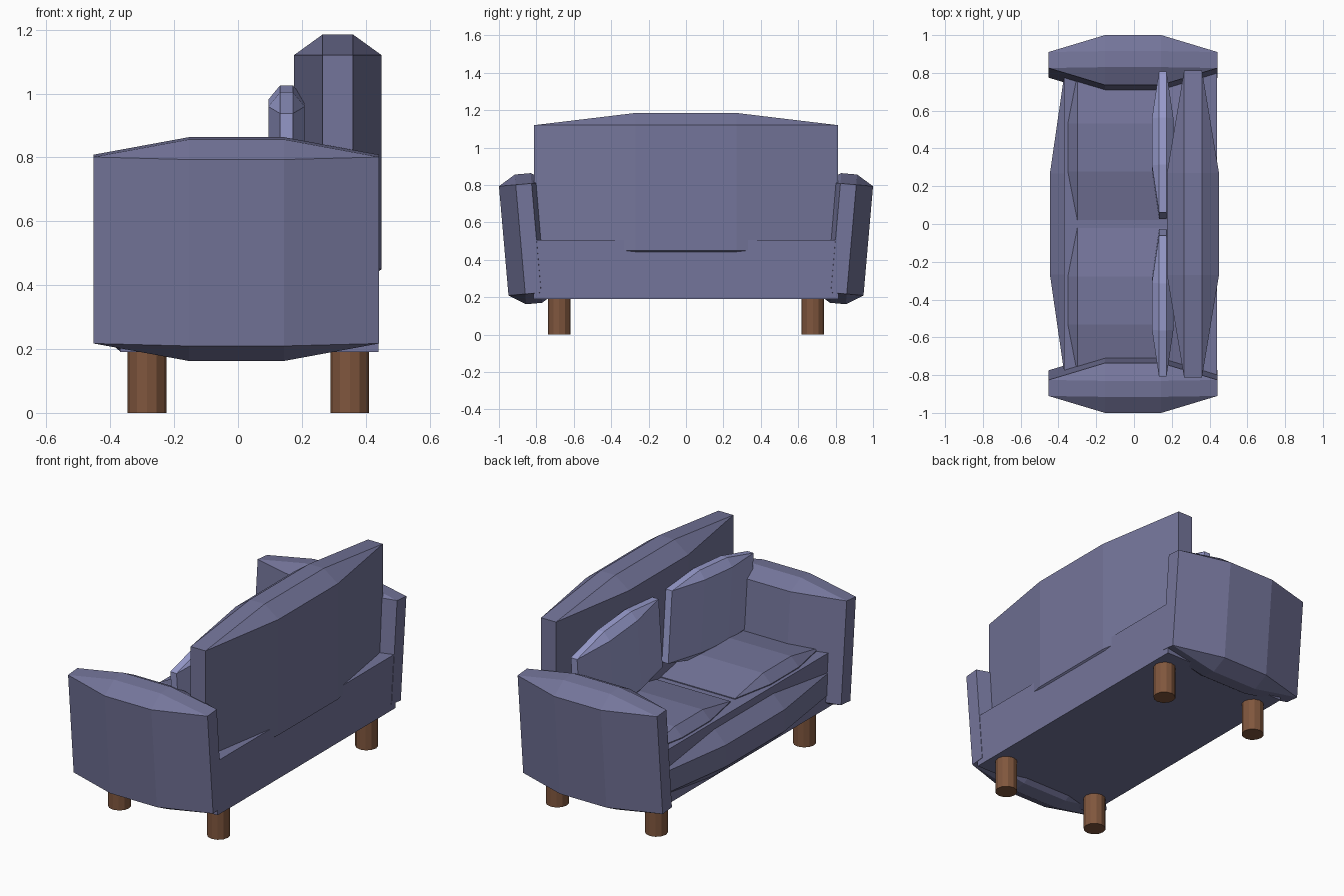
import bpy, bmesh, math
from mathutils import Vector, Matrix

if "Cube" in bpy.data.objects:
    bpy.data.objects.remove(bpy.data.objects["Cube"])


def material(name, rgb):
    m = bpy.data.materials.new(name)
    m.diffuse_color = (*rgb, 1)
    m.use_nodes = True
    m.node_tree.nodes["Principled BSDF"].inputs["Base Color"].default_value = m.diffuse_color
    return m


FABRIC = material("slate lavender fabric", (0.175, 0.178, 0.325))
PILLOW = material("pale lavender fabric", (0.32, 0.335, 0.62))
WOOD = material("brown wood", (0.215, 0.093, 0.047))


def finish(bm, name, mat):
    bmesh.ops.recalc_face_normals(bm, faces=bm.faces)
    me = bpy.data.meshes.new(name)
    bm.to_mesh(me)
    bm.free()
    me.materials.append(mat)
    ob = bpy.data.objects.new(name, me)
    bpy.context.collection.objects.link(ob)
    return ob


def puffed_box(name, mat, centre, half, axis, bulge, tilt=0):
    """Box with flat ends along one axis; the middle third of the other
    four sides is pushed outward."""
    bm = bmesh.new()
    a, b = [i for i in range(3) if i != axis]
    pts = set()
    for sl in (-1, 1):
        for sa in (-1, 1):
            for sb in (-1, 1):
                p = [0, 0, 0]
                p[axis], p[a], p[b] = sl * half[axis], sa * half[a], sb * half[b]
                pts.add(tuple(p))
                p[axis] /= 3
                for k, s in ((a, sa), (b, sb)):
                    q = list(p)
                    q[k] += s * bulge[k]
                    pts.add(tuple(q))
    for p in sorted(pts):
        bm.verts.new(p)
    bmesh.ops.convex_hull(bm, input=bm.verts)
    bmesh.ops.dissolve_limit(bm, angle_limit=0.01, verts=bm.verts, edges=bm.edges)
    bm.transform(Matrix.Translation(Vector(centre)) @ Matrix.Rotation(math.radians(tilt), 4, 'X'))
    return finish(bm, name, mat)


# base box
bm = bmesh.new()
bmesh.ops.create_cube(bm, size=1)
bm.transform(Matrix.Translation((0.035, 0, 0.3475)) @ Matrix.Diagonal((0.81, 1.63, 0.315, 1)))
finish(bm, "base", FABRIC)

# front apron and backrest
puffed_box("front_apron", FABRIC, (-0.335, 0, 0.3275), (0.032, 0.805, 0.0625), 1, (0.078, 0, 0.075))
puffed_box("backrest", FABRIC, (0.3125, 0, 0.785), (0.0475, 0.812, 0.335), 1, (0.09, 0, 0.065))

for s, side in ((1, "far"), (-1, "near")):
    # armrest leaning outward
    puffed_box(side + "_armrest", FABRIC, (-0.005, s * 0.8425, 0.513),
               (0.447, 0.0425, 0.293), 0, (0, 0.09, 0.055), -5 * s)
    # seat cushion
    puffed_box(side + "_seat_cushion", FABRIC, (-0.02, s * 0.405, 0.45),
               (0.28, 0.385, 0.06), 1, (0.05, 0, 0.05))
    # loose back pillow
    puffed_box(side + "_back_pillow", PILLOW, (0.152, s * 0.417, 0.766),
               (0.02, 0.375, 0.205), 1, (0.037, 0, 0.045), -5 * s)
    # legs
    for x, place in ((-0.285, "front"), (0.35, "back")):
        bm = bmesh.new()
        bmesh.ops.create_cone(bm, cap_ends=True, segments=12, radius1=0.061, radius2=0.061, depth=0.22)
        bm.transform(Matrix.Translation((x, s * 0.678, 0.11)))
        finish(bm, f"{side}_{place}_leg", WOOD)
